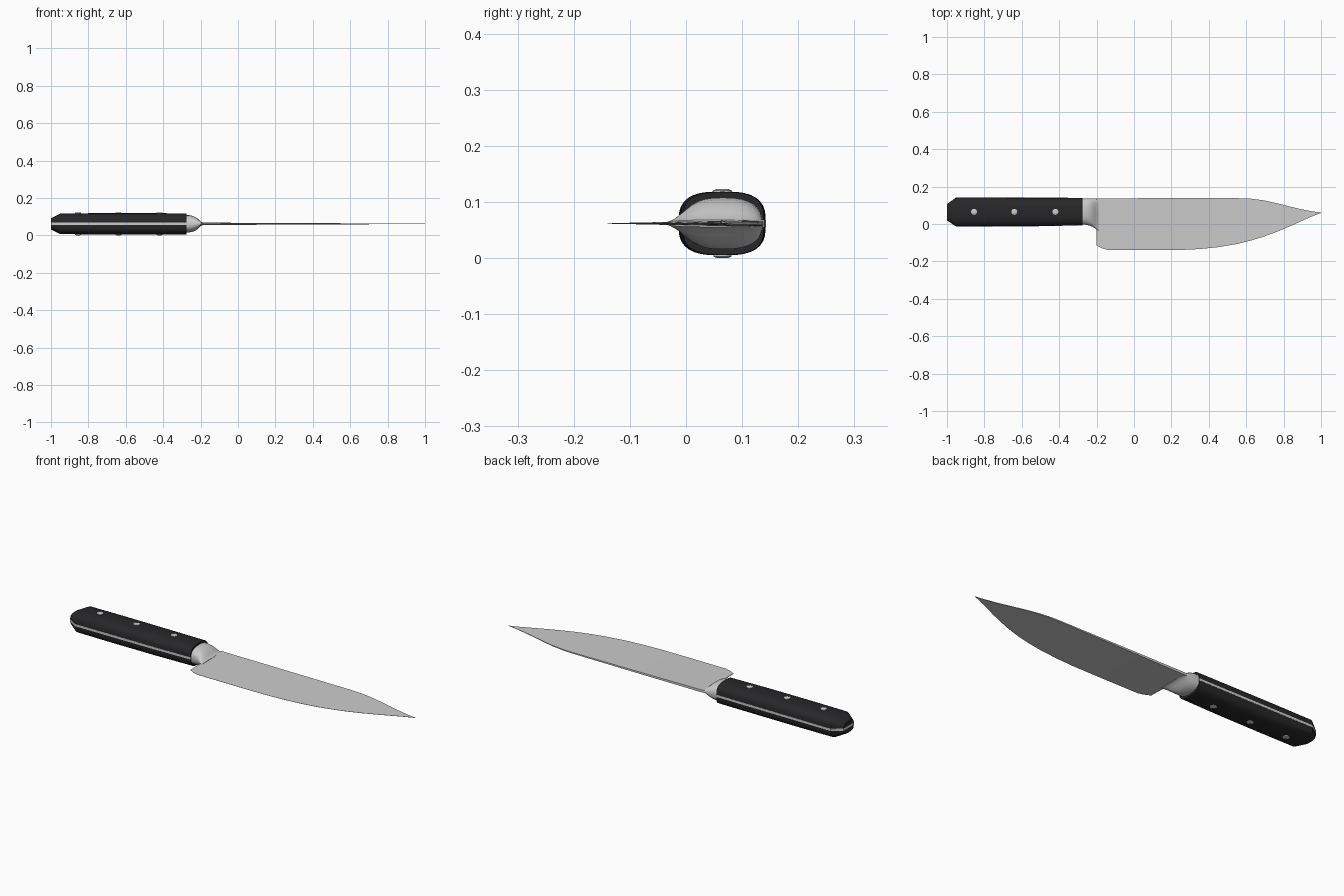
import bpy, bmesh, math

if "Cube" in bpy.data.objects:
    bpy.data.objects.remove(bpy.data.objects["Cube"])

ZC = 0.0615  # mid-plane height of the knife

black = bpy.data.materials.new("black_handle")
black.diffuse_color = (0.02, 0.02, 0.022, 1)
black.use_nodes = True
black.node_tree.nodes["Principled BSDF"].inputs["Base Color"].default_value = black.diffuse_color


def finish(name, bm, mat=None, angle=35):
    bmesh.ops.remove_doubles(bm, verts=bm.verts, dist=1e-5)
    bmesh.ops.recalc_face_normals(bm, faces=bm.faces)
    me = bpy.data.meshes.new(name)
    bm.to_mesh(me)
    bm.free()
    ob = bpy.data.objects.new(name, me)
    bpy.context.collection.objects.link(ob)
    if mat:
        me.materials.append(mat)
    bpy.ops.object.select_all(action='DESELECT')
    bpy.context.view_layer.objects.active = ob
    ob.select_set(True)
    bpy.ops.object.shade_smooth_by_angle(angle=math.radians(angle))
    return ob


def loft(name, rings, mat=None, angle=35):
    bm = bmesh.new()
    vs = [[bm.verts.new(p) for p in r] for r in rings]
    n = len(vs[0])
    for a, b in zip(vs, vs[1:]):
        for i in range(n):
            j = (i + 1) % n
            bm.faces.new((a[i], a[j], b[j], b[i]))
    bm.faces.new(vs[0])
    bm.faces.new(vs[-1])
    return finish(name, bm, mat, angle)


def prism(name, outline, half):
    bm = bmesh.new()
    f = bm.faces.new([bm.verts.new((x, y, ZC - half)) for x, y in outline])
    top = bmesh.ops.extrude_face_region(bm, geom=[f])["geom"]
    bmesh.ops.translate(bm, vec=(0, 0, 2 * half),
                        verts=[v for v in top if isinstance(v, bmesh.types.BMVert)])
    return finish(name, bm)


def power(v, e):
    return math.copysign(abs(v) ** e, v)


# Handle stations: x, low y, high y, half height
HANDLE = [(-1.0, 0.02, 0.105, 0.030), (-0.95, -0.013, 0.142, 0.055),
          (-0.75, -0.012, 0.141, 0.057), (-0.5, -0.011, 0.140, 0.057),
          (-0.275, -0.006, 0.139, 0.056)]
TANG = 0.006

# Two handle scales, above and below the tang
for name, side in (("upper_handle_scale", 1), ("lower_handle_scale", -1)):
    rings = []
    for x, lo, hi, hz in HANDLE:
        ring = []
        for k in range(17):
            a = math.pi * k / 16
            y = (lo + hi) / 2 + (hi - lo) / 2 * power(math.cos(a), 0.7)
            z = TANG + (hz - TANG) * power(math.sin(a), 0.7)
            ring.append((x, y, ZC + side * z))
        rings.append(ring)
    loft(name, rings, black)

# Tang showing as a bright stripe around the handle
prism("tang", [(x, lo - 0.001) for x, lo, hi, h in HANDLE]
      + [(x, hi + 0.001) for x, lo, hi, h in reversed(HANDLE)], TANG)

# Rivets through the handle
for i, x in enumerate((-0.855, -0.64, -0.42)):
    rings = [[(x + r * math.cos(math.tau * k / 20), 0.065 + r * math.sin(math.tau * k / 20), ZC + z)
              for k in range(20)]
             for r, z in ((0.010, -0.0615), (0.016, -0.059), (0.016, 0.059), (0.010, 0.0615))]
    loft(f"rivet_{i + 1}", rings)

# Bolster flowing from the handle into the blade
rings = []
for x, lo, hi, hz in [(-0.278, -0.003, 0.137, 0.046), (-0.26, -0.004, 0.137, 0.046),
                      (-0.24, -0.008, 0.137, 0.042), (-0.222, -0.015, 0.137, 0.033),
                      (-0.207, -0.024, 0.136, 0.020), (-0.196, -0.033, 0.136, 0.010),
                      (-0.186, -0.038, 0.136, 0.006)]:
    rings.append([(x, (lo + hi) / 2 + (hi - lo) / 2 * power(math.cos(math.tau * k / 32), 0.8),
                   ZC + hz * power(math.sin(math.tau * k / 32), 0.8)) for k in range(32)])
loft("bolster", rings, angle=50)

# Blade: wedge sections of x, edge y, spine y, spine half thickness
BLADE = [(-0.2, -0.115, 0.136, 0.0065), (-0.17, -0.130, 0.137, 0.0064),
         (-0.14, -0.139, 0.137, 0.0062), (0.1, -0.14, 0.138, 0.005),
         (0.25, -0.139, 0.138, 0.0045), (0.35, -0.134, 0.138, 0.004),
         (0.45, -0.124, 0.138, 0.0035), (0.55, -0.107, 0.138, 0.003),
         (0.62, -0.090, 0.136, 0.0027), (0.69, -0.069, 0.127, 0.0024),
         (0.76, -0.043, 0.112, 0.002), (0.83, -0.014, 0.094, 0.0017),
         (0.89, 0.013, 0.080, 0.0014), (0.95, 0.040, 0.068, 0.001),
         (1.0, 0.059, 0.061, 0.0005)]
loft("blade", [[(x, lo, ZC - 0.0004), (x, hi, ZC - t), (x, hi, ZC + t), (x, lo, ZC + 0.0004)]
               for x, lo, hi, t in BLADE], angle=30)
